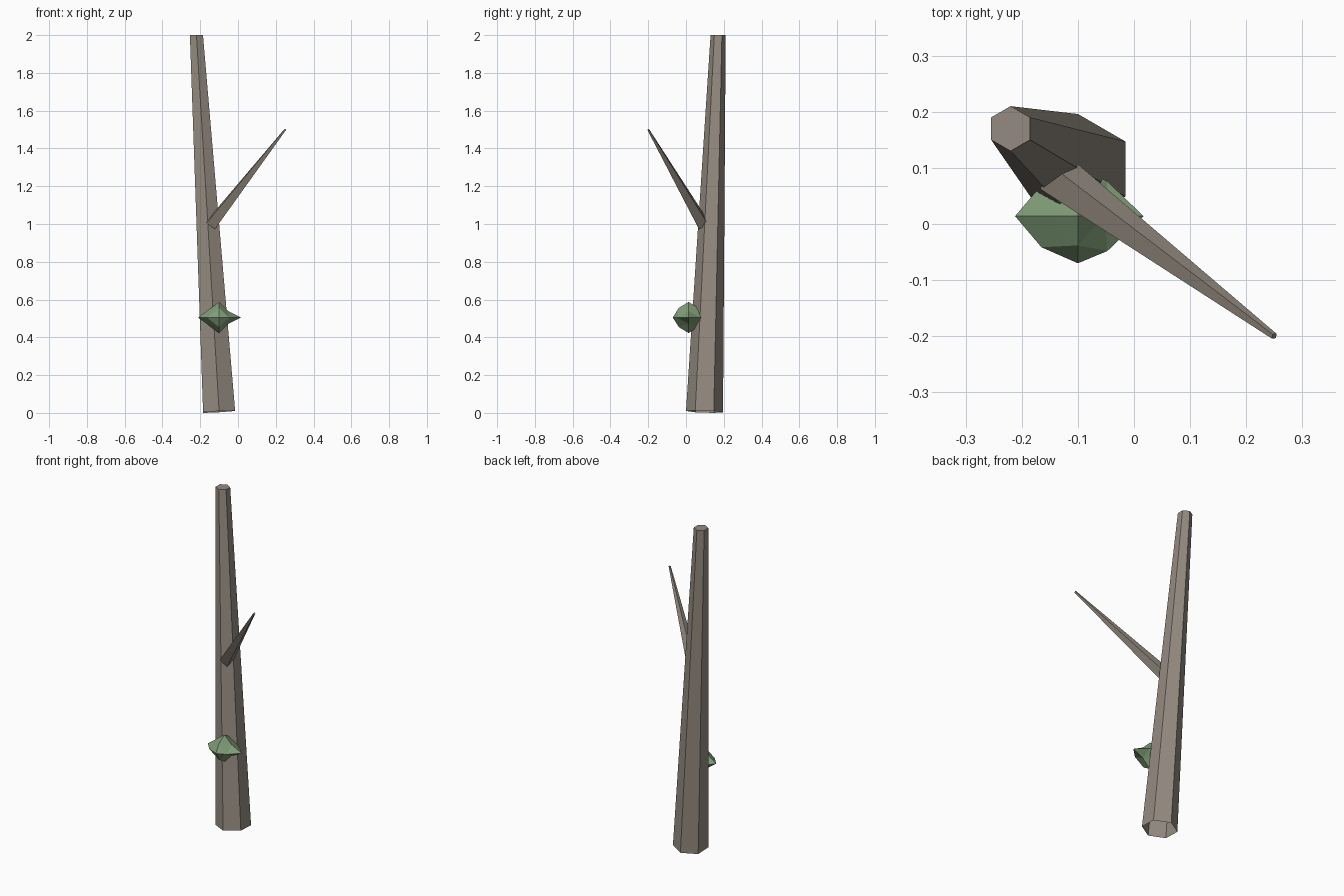
import bpy, math
from mathutils import Vector as V

if "Cube" in bpy.data.objects:
    bpy.data.objects.remove(bpy.data.objects["Cube"])


def material(name, color):
    m = bpy.data.materials.new(name)
    m.diffuse_color = color
    m.use_nodes = True
    m.node_tree.nodes["Principled BSDF"].inputs["Base Color"].default_value = m.diffuse_color
    return m


def make(name, verts, faces, mat):
    me = bpy.data.meshes.new(name)
    me.from_pydata([tuple(v) for v in verts], [], faces)
    me.materials.append(mat)
    me.update()
    ob = bpy.data.objects.new(name, me)
    bpy.context.collection.objects.link(ob)
    return ob


def tapered(name, low, high, mat):
    """Tube between two rings, open at the base and capped at the end."""
    n = len(low)
    faces = [(i, (i + 1) % n, n + (i + 1) % n, n + i) for i in range(n)]
    faces.append(tuple(range(n, 2 * n)))
    return make(name, low + high, faces, mat)


def ring(c, side, axis, r, n):
    a = (side - axis * side.dot(axis)).normalized()
    b = axis.cross(a)
    return [c + r * (a * math.cos(t) + b * math.sin(t))
            for t in (2 * math.pi * i / n for i in range(n))]


bark = material("bark", (0.30, 0.26, 0.22, 1))
leaf = material("leaf", (0.22, 0.34, 0.19, 1))

# Leaning six-sided trunk: base square to the lean, level top
base, top = V((-0.10, 0.098, 0.0067)), V((-0.22, 0.17, 2.0))
lean = (top - base).normalized()
tapered("trunk", ring(base, V((0, 1, 0)), lean, 0.098, 6),
        ring(top, V((0, 1, 0)), V((0, 0, 1)), 0.04, 6), bark)

# Thin square branch
b0, b1 = V((-0.14, 0.09, 1.0)), V((0.25, -0.20, 1.5))
d = (b1 - b0).normalized()
side = V((-0.03, -0.025, 0))
tapered("branch", ring(b0, side, d, 0.039, 4), ring(b1, side, d, 0.006, 4), bark)

# Leaf clump: octahedron split once, uneven edge midpoints
centre = V((-0.10, 0.014, 0.505))
verts, faces, index = [], [], {}


def add(p):
    key = tuple(round(c, 5) for c in p)
    if key not in index:
        index[key] = len(verts)
        verts.append(centre + p)
    return index[key]


for sx in (-1, 1):
    for sy in (-1, 1):
        for sz in (-1, 1):
            x = V((0.112 if sx < 0 else 0.117, 0, 0)) * sx
            y, z = V((0, 0.084 * sy, 0)), V((0, 0, 0.082 * sz))
            xy = x * (0.58 if sx < 0 else 0.45) + y * (0.66 if sx < 0 else 0.74)
            xz = (x + z) * (0.5 if sx < 0 else 0.41)
            yz = (y + z) * 0.62
            a, b, c, ab, bc, ca = [add(p) for p in (x, y, z, xy, yz, xz)]
            for f in ((a, ab, ca), (ab, b, bc), (ca, bc, c), (ab, bc, ca)):
                faces.append(f if sx * sy * sz > 0 else f[::-1])
make("leaf_clump", verts, faces, leaf)
